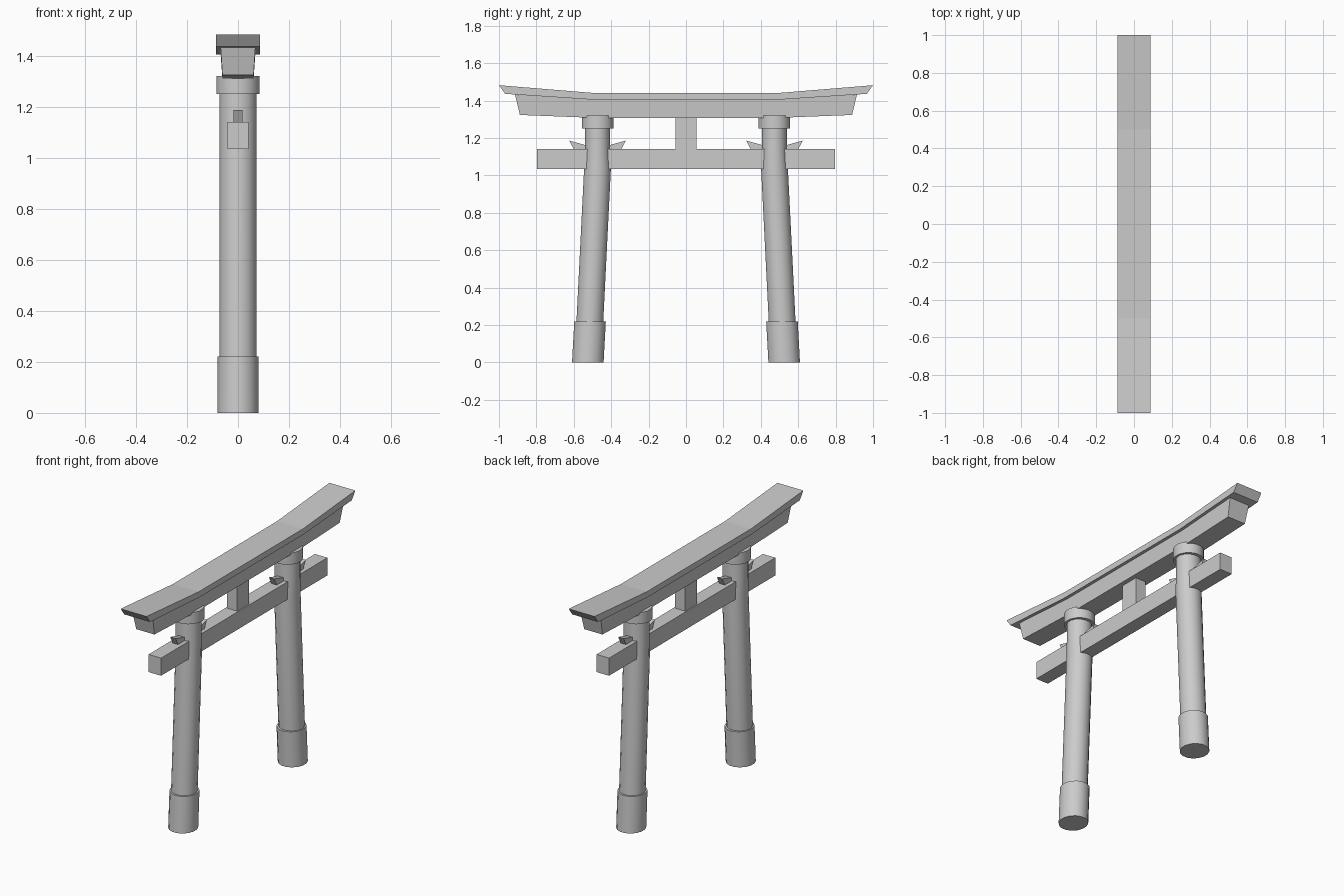
import bpy, math

if "Cube" in bpy.data.objects:
    bpy.data.objects.remove(bpy.data.objects["Cube"])


def loft(name, rings, smooth=False):
    """Skin a list of equal-length vertex rings and cap both ends."""
    n = len(rings[0])
    verts = [v for r in rings for v in r]
    faces = [(k * n + i, k * n + (i + 1) % n, (k + 1) * n + (i + 1) % n, (k + 1) * n + i)
             for k in range(len(rings) - 1) for i in range(n)]
    faces.append(tuple(reversed(range(n))))
    faces.append(tuple(range(len(verts) - n, len(verts))))
    me = bpy.data.meshes.new(name)
    me.from_pydata(verts, [], faces)
    ob = bpy.data.objects.new(name, me)
    bpy.context.collection.objects.link(ob)
    bpy.ops.object.select_all(action='DESELECT')
    ob.select_set(True)
    bpy.context.view_layer.objects.active = ob
    bpy.ops.object.mode_set(mode='EDIT')
    bpy.ops.mesh.select_all(action='SELECT')
    bpy.ops.mesh.normals_make_consistent(inside=False)
    bpy.ops.object.mode_set(mode='OBJECT')
    if smooth:
        bpy.ops.object.shade_smooth_by_angle(angle=math.radians(30))
    return ob


def ring(y, z, rx, ry, n=16):
    return [(rx * math.cos((i + .5) * math.tau / n),
             y + ry * math.sin((i + .5) * math.tau / n), z) for i in range(n)]


def box(name, hx, y0, y1, z0, z1):
    return loft(name, [[(-hx, y, z0), (hx, y, z0), (hx, y, z1), (-hx, y, z1)]
                       for y in (y0, y1)])


def beam(name, stations):
    """Stations: (y_bottom, z_bottom, half_x_bottom, y_top, z_top, half_x_top)."""
    return loft(name, [[(-hb, yb, zb), (hb, yb, zb), (ht, yt, zt), (-ht, yt, zt)]
                       for yb, zb, hb, yt, zt, ht in stations])


def both_ends(half):
    """Mirror half the beam stations across y = 0."""
    return [(-a, b, c, -d, e, f) for a, b, c, d, e, f in half] + half[::-1]


for s, side in ((-1, "left"), (1, "right")):
    # leaning pillar that turns upright at the tie beam
    loft(side + "_pillar", [ring(s * .525, 0, .073, .073), ring(s * .473, 1.04, .073, .073),
                            ring(s * .473, 1.14, .073, .067), ring(s * .473, 1.315, .073, .067)], True)
    # base sleeve and top collar
    loft(side + "_base_sleeve", [ring(s * .525, 0, .081, .086),
                                 ring(s * .513, .22, .081, .086)], True)
    loft(side + "_collar", [ring(s * .473, 1.25, .086, .086),
                            ring(s * .473, 1.32, .086, .086)], True)
    # wedges either side of the pillar
    for d, where in ((-1, "inner"), (1, "outer")):
        c = s * .473
        beam(f"{side}_{where}_wedge",
             [(c + s * d * .04, 1.135, .018, c + s * d * .04, 1.155, .018),
              (c + s * d * .127, 1.14, .018, c + s * d * .151, 1.186, .018)])

# tie beam and central strut
box("tie_beam", .042, -.797, .797, 1.033, 1.14)
box("centre_strut", .034, -.057, .057, 1.14, 1.32)

# upper lintel under the cap
beam("upper_lintel", both_ends([(.888, 1.323, .061, .914, 1.432, .068),
                                (.5, 1.308, .061, .5, 1.407, .068)]))
# curved-up cap beam
beam("cap_beam", both_ends([(.967, 1.436, .087, 1.0, 1.482, .087),
                            (.5, 1.405, .087, .5, 1.441, .087)]))
